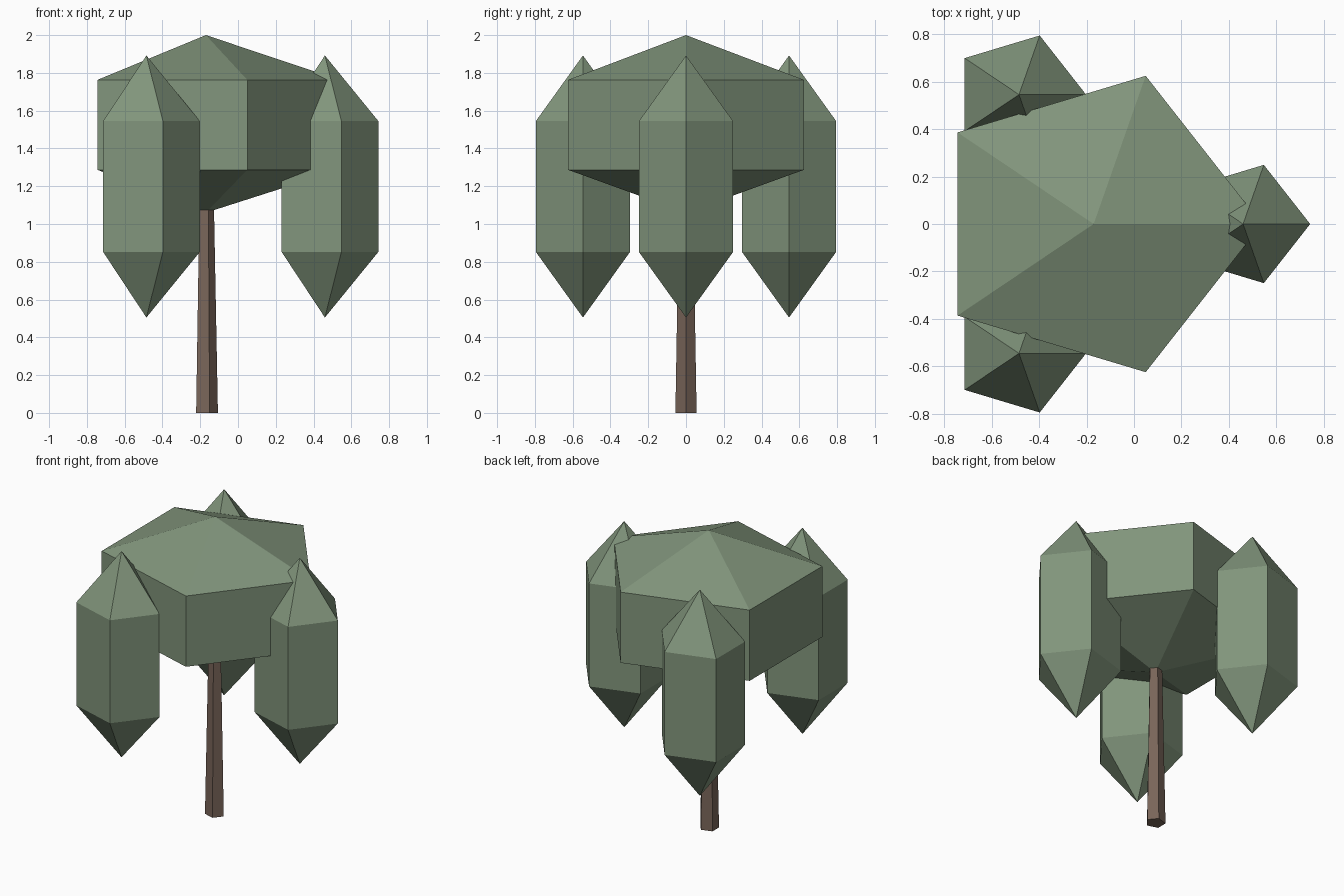
import bpy, bmesh
from math import cos, sin, tau

if "Cube" in bpy.data.objects:
    bpy.data.objects.remove(bpy.data.objects["Cube"])

SIDES = 5
STRETCH = 1.08  # whole tree is slightly wider along x
CX = -0.17      # trunk and crown axis


def material(name, rgb):
    m = bpy.data.materials.new(name)
    m.diffuse_color = (*rgb, 1)
    m.use_nodes = True
    m.node_tree.nodes["Principled BSDF"].inputs["Base Color"].default_value = m.diffuse_color
    return m


def lathe(name, x, y, profile, mat):
    """Five-sided flat-faced solid from (radius, z) pairs, bottom to top."""
    bm = bmesh.new()
    rings = []
    for r, z in profile:
        n = SIDES if r else 1
        rings.append([bm.verts.new((x + r * STRETCH * cos(tau * i / SIDES),
                                    y + r * sin(tau * i / SIDES), z)) for i in range(n)])
    for a, b in zip(rings, rings[1:]):
        for i in range(SIDES):
            j = (i + 1) % SIDES
            quad = [a[i % len(a)], a[j % len(a)], b[j % len(b)], b[i % len(b)]]
            bm.faces.new(list(dict.fromkeys(quad)))
    for ring in (rings[0], rings[-1]):
        if len(ring) > 1:
            bm.faces.new(ring)
    bmesh.ops.recalc_face_normals(bm, faces=bm.faces[:])
    me = bpy.data.meshes.new(name)
    bm.to_mesh(me)
    bm.free()
    me.materials.append(mat)
    ob = bpy.data.objects.new(name, me)
    bpy.context.collection.objects.link(ob)
    return ob


leaf = material("leaf_green", (0.22, 0.30, 0.20))
bark = material("bark_brown", (0.19, 0.13, 0.10))

# Tapered trunk, running up into the crown
lathe("trunk", CX, 0, [(0.059, 0), (0.035, 1.35)], bark)

# Broad central crown
lathe("crown", CX, 0, [(0, 1.06), (0.657, 1.287), (0.657, 1.763), (0, 2.0)], leaf)

# Three hanging foliage clumps around the crown
for k in range(3):
    a = tau * k / 3
    lathe(f"hanging_foliage_{k + 1}", CX + 0.63 * cos(a), 0.63 * sin(a),
          [(0, 0.505), (0.262, 0.852), (0.262, 1.545), (0, 1.892)], leaf)
